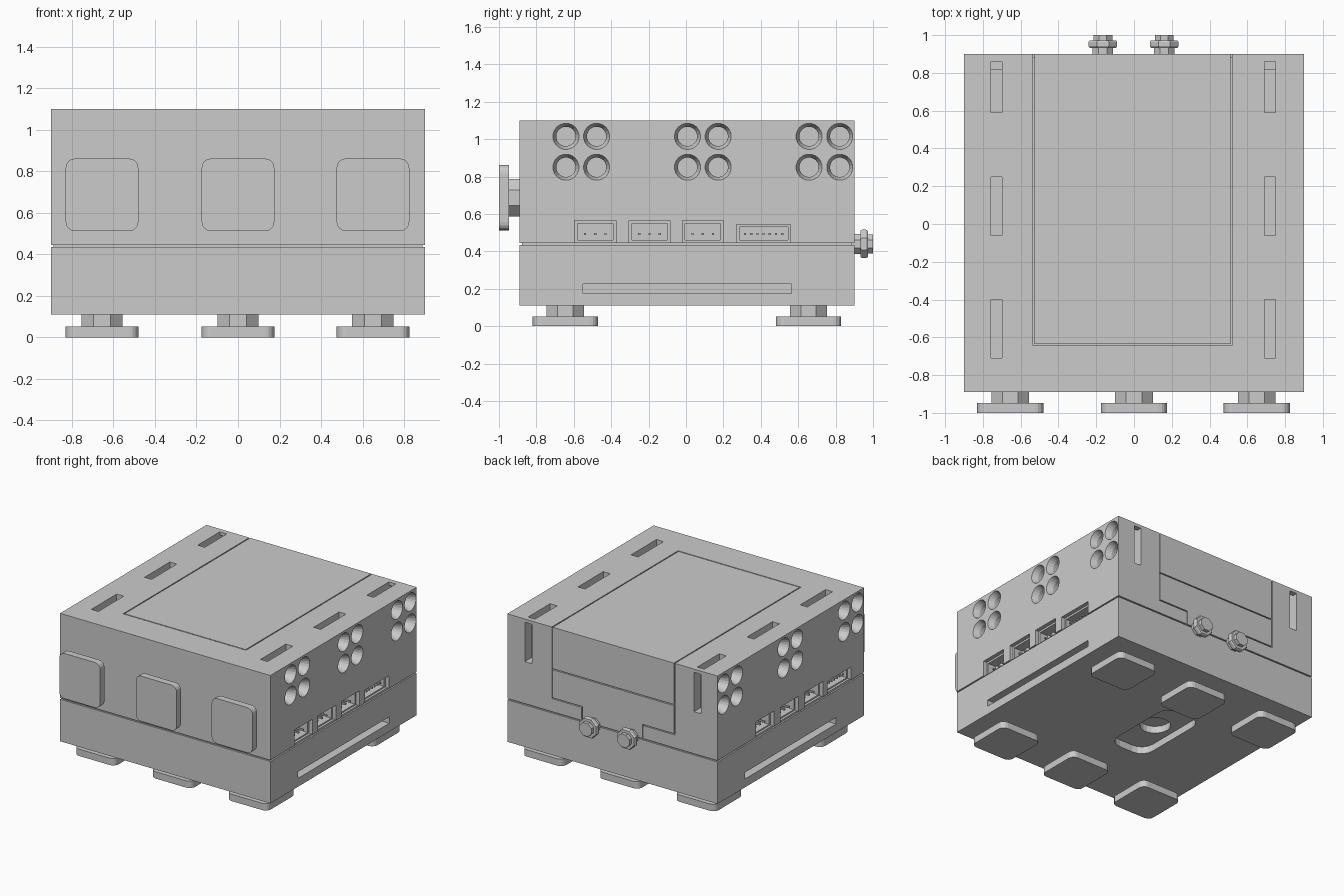
import bpy, bmesh
from math import pi, cos, sin
from mathutils import Matrix, Vector

if "Cube" in bpy.data.objects:
    bpy.data.objects.remove(bpy.data.objects["Cube"])


def finish(name, bm):
    bmesh.ops.recalc_face_normals(bm, faces=bm.faces[:])
    me = bpy.data.meshes.new(name)
    bm.to_mesh(me)
    bm.free()
    ob = bpy.data.objects.new(name, me)
    bpy.context.collection.objects.link(ob)
    return ob


def box(bm, x0, x1, y0, y1, z0, z1):
    c = Vector(((x0 + x1) / 2, (y0 + y1) / 2, (z0 + z1) / 2))
    m = Matrix.Translation(c) @ Matrix.Diagonal((abs(x1 - x0), abs(y1 - y0), abs(z1 - z0), 1))
    bmesh.ops.create_cube(bm, size=1, matrix=m)


def loft(bm, rings, mat):
    """Closed solid through (outline, height) rings."""
    loops = [[bm.verts.new(mat @ Vector((x, y, h))) for x, y in pts] for pts, h in rings]
    n = len(loops[0])
    for a, b in zip(loops, loops[1:]):
        for i in range(n):
            bm.faces.new((a[i], a[(i + 1) % n], b[(i + 1) % n], b[i]))
    bm.faces.new(loops[0][::-1])
    bm.faces.new(loops[-1])


def ngon(r, n=8):
    return [(r * cos(2 * pi * (i + .5) / n), r * sin(2 * pi * (i + .5) / n)) for i in range(n)]


def rounded(w, h, r, seg=4):
    pts = []
    for k, (sx, sy) in enumerate(((1, 1), (-1, 1), (-1, -1), (1, -1))):
        for i in range(seg + 1):
            a = pi / 2 * (k + i / seg)
            pts.append((sx * (w / 2 - r) + r * cos(a), sy * (h / 2 - r) + r * sin(a)))
    return pts


def cut(target, bm):
    cutter = finish("cutter", bm)
    cutter.hide_render = True
    mod = target.modifiers.new("cut", 'BOOLEAN')
    mod.operation, mod.solver, mod.use_self = 'DIFFERENCE', 'EXACT', True
    mod.object = cutter
    bpy.context.view_layer.objects.active = target
    bpy.ops.object.modifier_apply(modifier=mod.name)
    bpy.data.objects.remove(cutter)


# Two halves of the housing and the core seen in the seam
parts = {}
for name, inset, z0, z1 in (("lower_housing", 0, .11, .435), ("upper_housing", 0, .445, 1.1),
                            ("seam_core", .012, .43, .45)):
    bm = bmesh.new()
    box(bm, -.9 + inset, .9 - inset, -.89 + inset, .9 - inset, z0, z1)
    parts[name] = finish(name, bm)
upper, lower = parts["upper_housing"], parts["lower_housing"]

# Strap slots in the top and back
bm = bmesh.new()
for x in (-.728, .72):
    for y0, y1 in ((.59, .86), (-.06, .25), (-.71, -.40)):
        box(bm, x - .03, x + .03, y0, y1, 1.02, 1.2)
cut(upper, bm)
bm = bmesh.new()
for x in (-.728, .72):
    box(bm, x - .03, x + .03, .82, 1, .77, 1.075)
cut(upper, bm)

# Outline grooves of the lid, which wraps from the top over the back
g, d = .004, .015
grooves = [(-.53, .515, -.64 - g, -.64 + g, 1.1 - d, 1.2),
           (-.53, .515, .9 - d, 1, .775 - g, .775 + g)]
for x, xt in ((-.53, -.26), (.515, .26)):
    grooves += [(x - g, x + g, -.64 - g, 1, 1.1 - d, 1.2),
                (x - g, x + g, .9 - d, 1, .55 - g, 1.2),
                (min(x, xt), max(x, xt), .9 - d, 1, .55 - g, .55 + g),
                (xt - g, xt + g, .9 - d, 1, .40, .55 + g)]
for b in grooves:
    bm = bmesh.new()
    box(bm, *b)
    cut(upper, bm)

# Side openings: stepped round holes and connector sockets (layout differs per side)
sides = {1: ((-.56, .09, .74), (-.485, -.195, .09), .415),
         -1: ((.745, .01, -.73), (.32, .02, -.28), -.59)}
holes, outer, inner, pins = (bmesh.new() for _ in range(4))
for s, (groups, small, wide) in sides.items():
    side = Matrix.Rotation(s * pi / 2, 4, 'Y')
    for yc in groups:
        for dy in (-.082, .082):
            for z in (.85, 1.015):
                m = Matrix.Translation((s * .9, yc + dy, z)) @ side
                loft(holes, [(ngon(.052, 20), -.1), (ngon(.052, 20), -.045),
                             (ngon(.07, 20), 0), (ngon(.07, 20), .05)], m)
    for yc, w, top, n in [(y, .11, .565, 3) for y in small] + [(wide, .145, .545, 7)]:
        box(outer, s * .87, s * 1, yc - w, yc + w, .40, top)
        box(inner, s * .80, s * 1, yc - w + .015, yc + w - .015, .46, top - .015)
        step = .055 if n == 3 else .033
        for i in range(n):
            y = yc + (i - (n - 1) / 2) * step
            box(pins, s * .79, s * .86, y - .006, y + .006, .487, .499)
for bm in (holes, outer, inner):
    cut(upper, bm)
finish("connector_pins", pins)

# Long side slots and the bottom mounting recess in the lower half
bm = bmesh.new()
for s in (-1, 1):
    box(bm, s * .82, s * 1, -.55, .565, .175, .225)
cut(lower, bm)
mount = Matrix.Translation((-.18, .02, 0))
for outline, top in ((rounded(.32, .64, .1), .165), (ngon(.11, 20), .22)):
    bm = bmesh.new()
    loft(bm, [(outline, .05), (outline, top)], mount)
    cut(lower, bm)

# Feet: rounded pads on octagonal stems, below and on the front
pad = rounded(.35, .35, .045)


def foot(name, mat):
    bm = bmesh.new()
    loft(bm, [(pad, 0), (pad, .053)], mat)
    loft(bm, [(ngon(.108), .05), (ngon(.108), .115)], mat)
    finish(name, bm)


for x in (-.655, 0, .65):
    for y in (-.645, .655):
        foot("bottom_foot", Matrix.Translation((x, y, 0)))
    foot("front_foot", Matrix.Translation((x, -1, .687)) @ Matrix.Rotation(-pi / 2, 4, 'X'))

# Back knobs with a wider collar
for x in (-.165, .16):
    bm = bmesh.new()
    m = Matrix.Translation((x, .88, .44)) @ Matrix.Rotation(-pi / 2, 4, 'X')
    loft(bm, [(ngon(.058, 8), 0), (ngon(.058, 8), .053), (ngon(.076, 8), .053), (ngon(.082, 8), .062),
              (ngon(.082, 8), .083), (ngon(.076, 8), .092), (ngon(.054, 8), .092), (ngon(.054, 8), .12)], m)
    finish("back_knob", bm)
